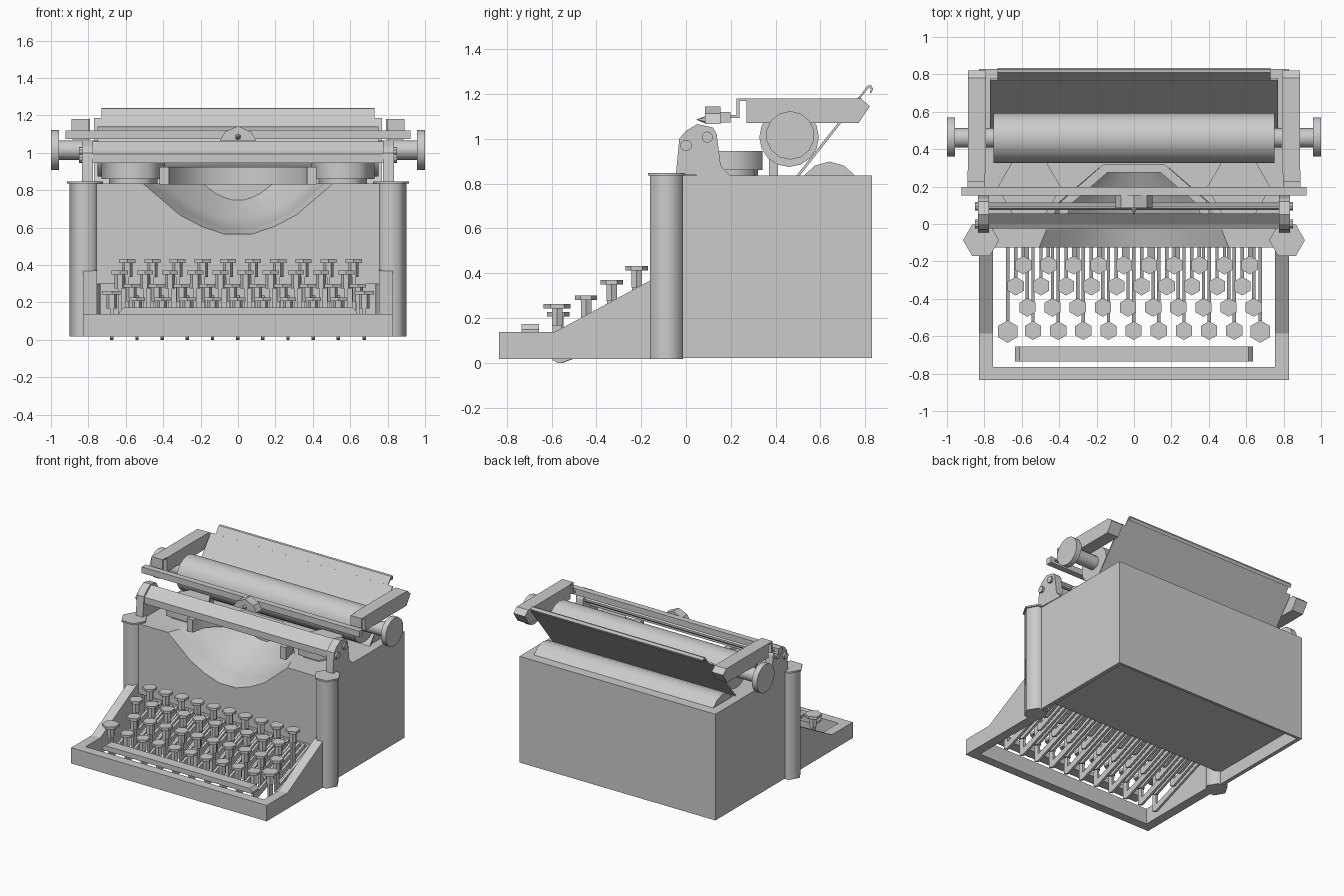
import bpy, bmesh, math
from mathutils import Vector, Matrix

if "Cube" in bpy.data.objects:
    bpy.data.objects.remove(bpy.data.objects["Cube"])


def select(ob):
    bpy.ops.object.select_all(action='DESELECT')
    ob.select_set(True)
    bpy.context.view_layer.objects.active = ob


def finish(name, bm, smooth=0):
    bmesh.ops.recalc_face_normals(bm, faces=bm.faces[:])
    me = bpy.data.meshes.new(name)
    bm.to_mesh(me)
    bm.free()
    ob = bpy.data.objects.new(name, me)
    bpy.context.collection.objects.link(ob)
    if smooth:
        select(ob)
        bpy.ops.object.shade_smooth_by_angle(angle=math.radians(smooth))
    return ob


def cut(ob, cutter):
    mod = ob.modifiers.new("cut", 'BOOLEAN')
    mod.object, mod.operation, mod.solver = cutter, 'DIFFERENCE', 'EXACT'
    select(ob)
    bpy.ops.object.modifier_apply(modifier=mod.name)


def add_box(bm, x0, x1, y0, y1, z0, z1):
    m = Matrix.Translation(((x0 + x1) / 2, (y0 + y1) / 2, (z0 + z1) / 2)) @ \
        Matrix.Diagonal((x1 - x0, y1 - y0, z1 - z0, 1))
    bmesh.ops.create_cube(bm, size=1, matrix=m)


def add_loft(bm, rings):
    rows = [[bm.verts.new(p) for p in r] for r in rings]
    n = len(rows[0])
    for a, b in zip(rows, rows[1:]):
        for i in range(n):
            bm.faces.new((a[i], a[(i + 1) % n], b[(i + 1) % n], b[i]))
    bm.faces.new(rows[0])
    bm.faces.new(rows[-1][::-1])


def add_prism_x(bm, yz, x0, x1):
    add_loft(bm, [[(x, y, z) for y, z in yz] for x in (x0, x1)])


def add_cyl(bm, a, b, r, n, r2=None):
    a, b = Vector(a), Vector(b)
    d = b - a
    m = Matrix.Translation((a + b) / 2) @ d.to_track_quat('Z', 'Y').to_matrix().to_4x4()
    bmesh.ops.create_cone(bm, cap_ends=True, segments=n, radius1=r,
                          radius2=r if r2 is None else r2, depth=d.length, matrix=m)


def add_hex(bm, x, y, z0, z1, r, turn=0.0):
    add_loft(bm, [[(x + r * math.cos(turn + i * math.pi / 3),
                    y + r * math.sin(turn + i * math.pi / 3), z)
                   for i in range(6)] for z in (z0, z1)])


# Main body and front panel, opened by the type scoop and recessed below
shape = [(-1, .1), (-1, 0), (-.6, -.62), (-.38, -.83), (-.14, -.98),
         (.14, -.98), (.38, -.83), (.6, -.62), (1, 0), (1, .1)]
bm = bmesh.new()
add_loft(bm, [[(w * px, y, .845 + d * pz) for px, pz in shape]
              for y, w, d in ((-.14, .525, .29), (-.03, .48, .26), (.12, .41, .2), (.30, .2, .1))])
scoop = finish("scoop_cutter", bm)
bm = bmesh.new()
add_box(bm, -.8, .8, -.06, .81, 0, .12)
recess = finish("recess_cutter", bm)
scoop.hide_render = recess.hide_render = True
for name, size in (("body", (-.83, .83, -.03, .83, .022, .835)),
                   ("front_panel", (-.765, .765, -.125, -.03, .3, .835))):
    bm = bmesh.new()
    add_box(bm, *size)
    ob = finish(name, bm)
    cut(ob, scoop)
    if name == "body":
        cut(ob, recess)
    bpy.ops.object.shade_smooth_by_angle(angle=math.radians(35))
bpy.data.objects.remove(scoop)
bpy.data.objects.remove(recess)

# Rear rounded cover on top of the body
bm = bmesh.new()
add_prism_x(bm, [(.52, .83), (.575, .88), (.64, .898), (.705, .88), (.76, .83)], -.76, .76)
finish("rear_cover", bm, 50)

# Corner columns with caps
bm = bmesh.new()
for s in (-1, 1):
    add_hex(bm, s * .818, -.087, .017, .84, .084)
    add_hex(bm, s * .818, -.087, .836, .848, .096)
finish("corner_columns", bm, 62)

# Keyboard frame
bm = bmesh.new()
side = [(-.835, .017), (-.835, .138), (-.585, .138), (-.155, .37), (-.1, .38), (-.1, .017)]
for s in (-1, 1):
    add_prism_x(bm, side, s * .755, s * .828)
add_box(bm, -.755, .755, -.835, -.765, .017, .138)
finish("keyboard_frame", bm)

# Space bar with clipped ends
bm = bmesh.new()
bar = [(-.635, -.735), (.635, -.735), (.635, -.655), (-.635, -.655)]
add_loft(bm, [[(x * k, y, z) for x, y in bar] for z, k in ((.135, 1), (.148, 1), (.173, .965))])
finish("space_bar", bm, 40)

# Keys: y, top z, first x, count, lever height
STEP = .1345
rows = [(-.22, .432, -.592, 10, .12), (-.332, .37, -.632, 10, .08),
        (-.446, .3, -.57, 10, .04), (-.57, .227, -.54, 9, 0)]
keys = [(x0 + STEP * i, y, z, .05, low) for y, z, x0, n, low in rows for i in range(n)]
keys += [(s * .675, -.575, .262, .06, 0) for s in (-1, 1)]
caps, levers = bmesh.new(), bmesh.new()
for x, y, z, r, low in keys:
    add_hex(caps, x, y, z - .02, z, r, math.pi / 6)
    add_hex(caps, x, y, z - .095, z - .02, .027)
    add_box(levers, x - .009, x + .009, y - .02, y + .02, low + .01, z - .09)
    add_prism_x(levers, [(y - .02, low + .015), (y, low), (y + .02, low), (-.02, .2),
                         (-.02, .24), (y, low + .045), (y - .02, low + .045)], x - .009, x + .009)
finish("key_caps", caps)
finish("key_levers", levers)

# Ribbon spools
bm = bmesh.new()
for s in (-1, 1):
    add_hex(bm, s * .56, .195, .86, .945, .17)
    add_hex(bm, s * .56, .195, .83, .86, .13)
finish("ribbon_spools", bm, 62)

# Type segment: faceted half ring behind the scoop
bm = bmesh.new()
angles = [math.radians(a) for a in (0, 22.5, 67.5, 112.5, 157.5, 180)]
ring = [(.42 * math.cos(a), -.02 + .37 * math.sin(a)) for a in angles]
ring += [(.37 * math.cos(a), -.02 + .32 * math.sin(a)) for a in reversed(angles)]
add_loft(bm, [[(x, y, z) for x, y in ring] for z in (.83, .925)])
finish("type_segment", bm, 50)

# Brackets carrying the carriage rails
bm = bmesh.new()
plate = [(-.045, .84), (-.03, 1.0), (0, 1.035), (.05, 1.065), (.12, 1.05),
         (.137, 1.02), (.155, .88), (.2, .832)]
for s in (-1, 1):
    add_prism_x(bm, plate, s * .775, s * .835)
    for y, z in ((0, .97), (.095, 1.007)):
        add_cyl(bm, (s * .83, y, z), (s * .85, y, z), .025, 10)
finish("rail_brackets", bm)

# Fixed rails between the brackets
bm = bmesh.new()
add_prism_x(bm, [(-.025, .945), (-.025, .995), (.0, 1.01), (.055, 1.06), (.055, .945)], -.78, .78)
add_cyl(bm, (-.82, .095, 1.007), (.82, .095, 1.007), .022, 10)
finish("fixed_rails", bm)

# Moving carriage rail with its links to the arms
bm = bmesh.new()
add_box(bm, -.922, .922, .152, .198, 1.073, 1.12)
link = [(.19, 1.105), (.225, 1.105), (.225, 1.18), (.285, 1.18),
        (.285, 1.168), (.238, 1.168), (.238, 1.093), (.19, 1.093)]
for s in (-1, 1):
    add_prism_x(bm, link, s * .797, s * .89)
finish("carriage_rail", bm)

# Type guide with its pointer
bm = bmesh.new()
guide = [(-.098, 1.065), (-.07, 1.112), (0, 1.143), (.07, 1.112), (.098, 1.065)]
add_loft(bm, [[(x, y, z) for x, z in guide] for y in (.085, .155)])
add_cyl(bm, (0, .09, 1.085), (0, .045, 1.085), .018, 6, .0)
finish("type_guide", bm)

# Carriage arms
bm = bmesh.new()
arm = [(.27, 1.07), (.27, 1.18), (.78, 1.18), (.82, 1.145), (.77, 1.07)]
for s in (-1, 1):
    add_prism_x(bm, arm, s * .79, s * .888)
finish("carriage_arms", bm)

# Platen roller, shaft and knobs
bm = bmesh.new()
add_cyl(bm, (-.75, .46, 1.007), (.75, .46, 1.007), .133, 16)
finish("platen_roller", bm, 40)
bm = bmesh.new()
add_cyl(bm, (-.96, .46, 1.015), (.96, .46, 1.015), .052, 12)
for s in (-1, 1):
    add_cyl(bm, (s * .958, .465, 1.015), (s, .465, 1.015), .108, 14)
finish("platen_knobs", bm, 40)

# Sloping paper tray with a curled upper edge, and platen supports
bm = bmesh.new()
add_prism_x(bm, [(.49, .832), (.77, 1.187), (.78, 1.182), (.505, .832)], -.77, .77)
hook = [(.765, 1.177), (.81, 1.237), (.825, 1.24), (.835, 1.222), (.825, 1.202),
        (.82, 1.207), (.825, 1.22), (.815, 1.227), (.775, 1.177)]
add_prism_x(bm, hook, -.73, .73)
finish("paper_tray", bm)
bm = bmesh.new()
for s in (-1, 1):
    add_box(bm, s * .55 - .06, s * .55 + .06, .37, .41, .83, .93)
finish("platen_supports", bm)
